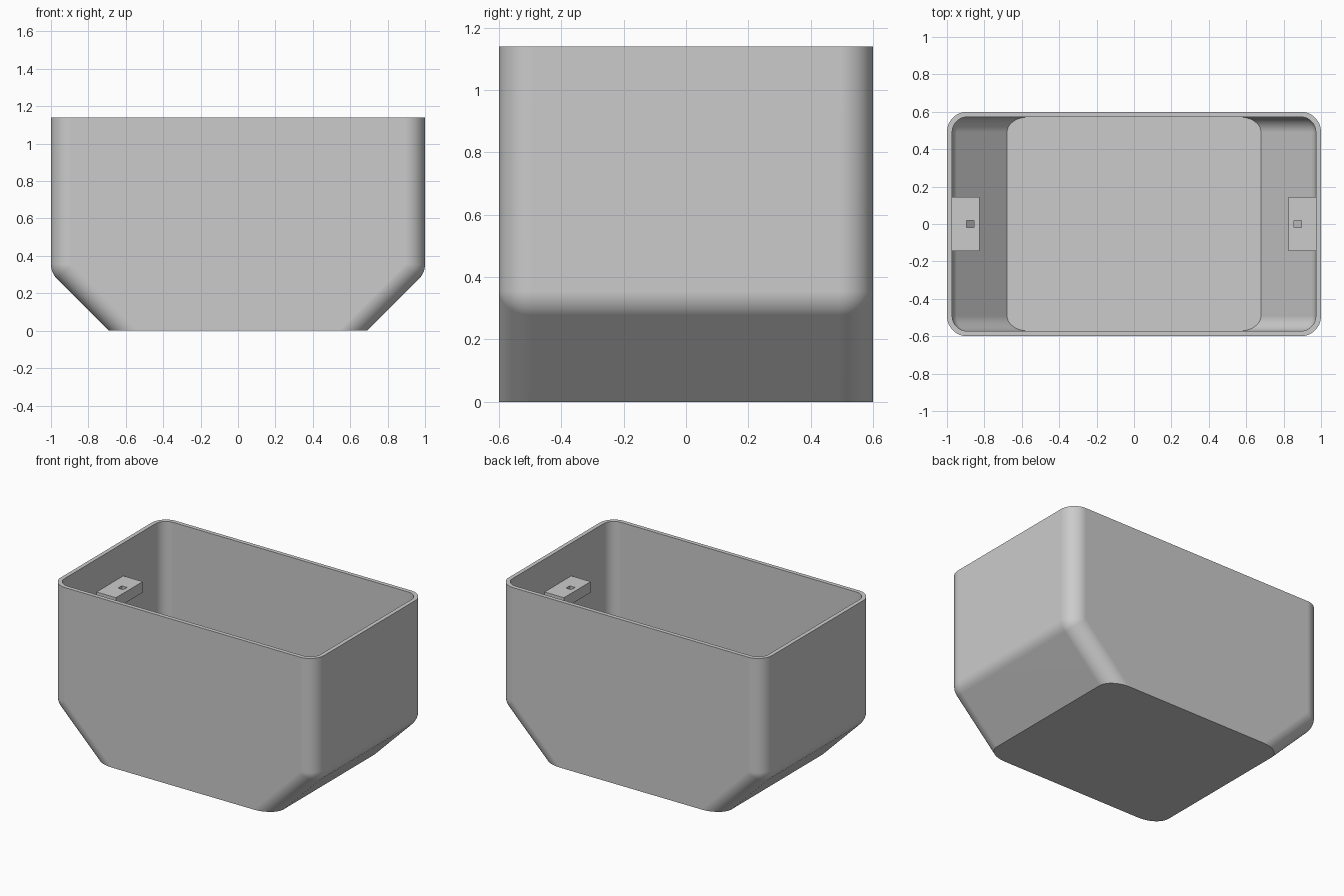
import bpy, bmesh, math
from mathutils import Vector

cube = bpy.data.objects.get("Cube")
if cube:
    bpy.data.objects.remove(cube)

HEIGHT, HALF_X, HALF_Y = 1.14, 1.0, 0.6
FOOT_X = 0.69            # half length of the flat base
RADIUS, WALL = 0.108, 0.028
SEGMENTS = 48

grey = bpy.data.materials.new("plain_grey")
grey.use_nodes = True
grey.diffuse_color = (0.6, 0.6, 0.6, 1)
grey.node_tree.nodes["Principled BSDF"].inputs["Base Color"].default_value = (0.6, 0.6, 0.6, 1)


def finish(bm, name):
    bmesh.ops.recalc_face_normals(bm, faces=bm.faces)
    mesh = bpy.data.meshes.new(name)
    bm.to_mesh(mesh)
    bm.free()
    mesh.materials.append(grey)
    obj = bpy.data.objects.new(name, mesh)
    bpy.context.collection.objects.link(obj)
    return obj


def skin_points(radius):
    """Spheres (poles along y) around the core corners of the rounded hull."""
    core_x, core_y = HALF_X - RADIUS, HALF_Y - RADIUS
    slope = FOOT_X - RADIUS * math.sqrt(2)
    levels = [(core_x, HEIGHT + 0.5), (core_x, core_x - slope), (slope - 0.5, -0.5)]
    for x, z in levels:
        for sx in (-1, 1):
            for sy in (-1, 1):
                centre = Vector((sx * x, sy * core_y, z))
                for i in range(SEGMENTS):
                    a = math.tau * i / SEGMENTS
                    for j in range(SEGMENTS // 4 + 1):
                        b = math.tau * j / SEGMENTS
                        ring = math.cos(b)
                        yield centre + radius * Vector(
                            (ring * math.cos(a), sy * math.sin(b), ring * math.sin(a)))


def add_skin(bm, radius, floor):
    """Rounded hull cut open at the rim and closed by a flat floor."""
    part = bmesh.new()
    for p in skin_points(radius):
        part.verts.new(p)
    bmesh.ops.remove_doubles(part, verts=part.verts, dist=1e-5)
    bmesh.ops.convex_hull(part, input=part.verts)
    loose = [v for v in part.verts if not v.link_faces]
    bmesh.ops.delete(part, geom=loose, context='VERTS')
    bmesh.ops.dissolve_limit(part, angle_limit=0.003, verts=part.verts, edges=part.edges)
    for z, up in ((floor, -1), (HEIGHT, 1)):
        bmesh.ops.bisect_plane(
            part, geom=part.verts[:] + part.edges[:] + part.faces[:], dist=1e-6,
            plane_co=(0, 0, z), plane_no=(0, 0, up), clear_outer=True)
        if up < 0:
            edges = [e for e in part.edges if e.is_boundary]
            bmesh.ops.triangle_fill(part, edges=edges, use_beauty=True)
    mesh = bpy.data.meshes.new("skin")
    part.to_mesh(mesh)
    part.free()
    bm.from_mesh(mesh)
    bpy.data.meshes.remove(mesh)


# Tub: outer and inner skins joined by a flat ring along the rim
bm = bmesh.new()
add_skin(bm, RADIUS, 0)
add_skin(bm, RADIUS - WALL, WALL)
rim = [e for e in bm.edges if e.is_boundary]
bmesh.ops.triangle_fill(bm, edges=rim, use_beauty=True, normal=(0, 0, 1))
# Keep only the ring: drop any triangle that spans the opening
opening = [f for f in bm.faces
           if all(abs(v.co.z - HEIGHT) < 1e-4 for v in f.verts)
           and abs(f.calc_center_median().x) < HALF_X - WALL - 0.05
           and abs(f.calc_center_median().y) < HALF_Y - WALL - 0.01]
bmesh.ops.delete(bm, geom=opening, context='FACES_ONLY')
tub = finish(bm, "tub")
bpy.context.view_layer.objects.active = tub
tub.select_set(True)
bpy.ops.object.shade_smooth_by_angle(angle=math.radians(30))
weighted = tub.modifiers.new("flat_walls", 'WEIGHTED_NORMAL')
weighted.keep_sharp = True


# Mounting blocks with a square screw hole, one on each end wall
def mounting_block(name, side):
    top, thick, hole_x, hole = 0.915, 0.075, 0.876, 0.02
    bm = bmesh.new()

    def rectangle(x0, x1, y):
        return [bm.verts.new((side * x, v, top))
                for x, v in ((x0, -y), (x1, -y), (x1, y), (x0, y))]

    outer = rectangle(0.825, HALF_X - WALL / 2, 0.145)
    inner = rectangle(hole_x - hole, hole_x + hole, hole)
    faces = []
    for i in range(4):
        k = (i + 1) % 4
        faces.append(bm.faces.new((outer[i], outer[k], inner[k], inner[i])))
    lower = bmesh.ops.extrude_face_region(bm, geom=faces, use_keep_orig=True)
    moved = [g for g in lower["geom"] if isinstance(g, bmesh.types.BMVert)]
    bmesh.ops.translate(bm, verts=moved, vec=(0, 0, -thick))
    finish(bm, name)


mounting_block("left_mounting_block", 1)
mounting_block("right_mounting_block", -1)
